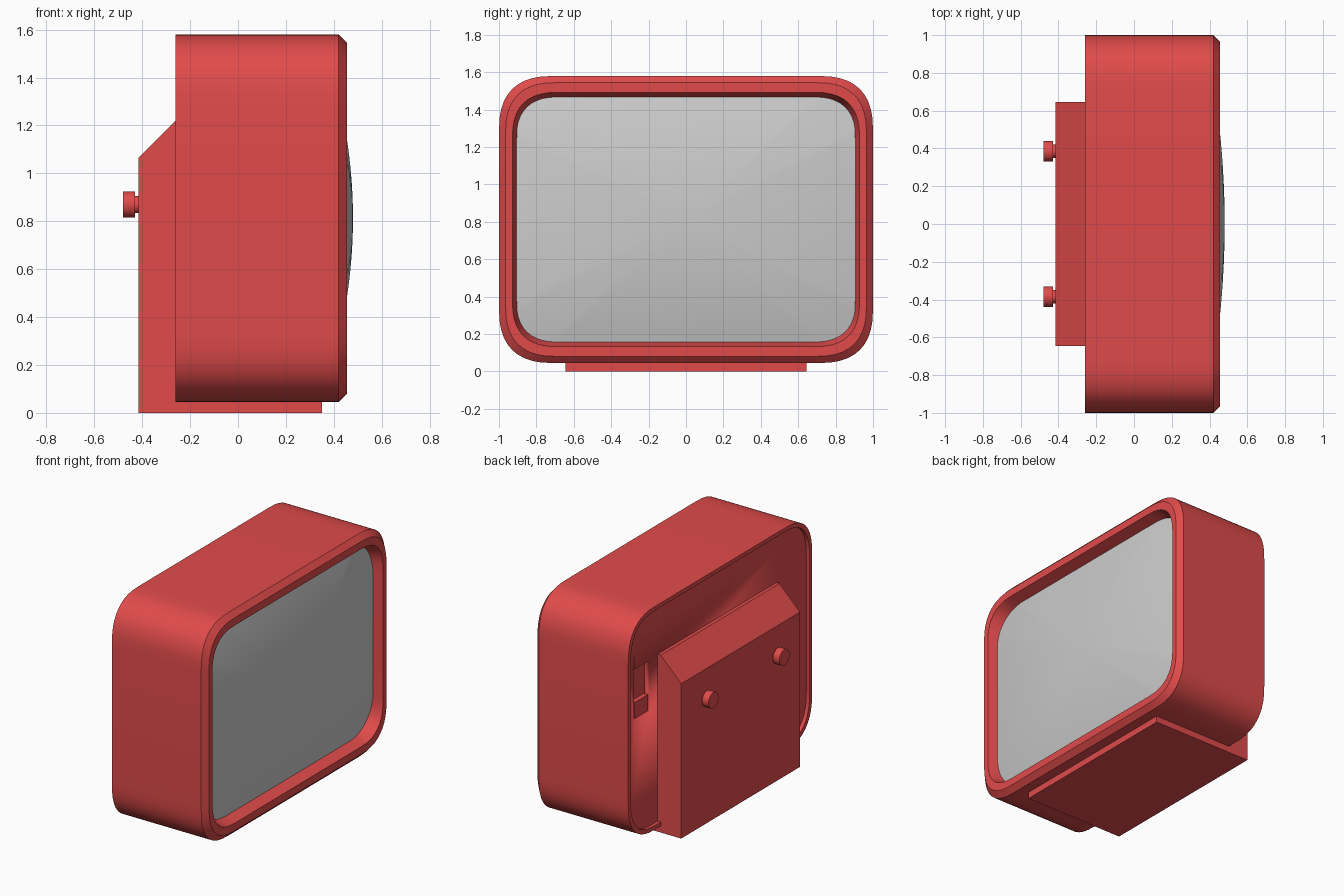
import bpy, bmesh, math
from mathutils import Matrix

if "Cube" in bpy.data.objects:
    bpy.data.objects.remove(bpy.data.objects["Cube"])

ZC = 0.8125  # height of the cabinet centre

red = bpy.data.materials.new("red_plastic")
red.diffuse_color = (0.75, 0.07, 0.07, 1)
red.use_nodes = True
red.node_tree.nodes["Principled BSDF"].inputs["Base Color"].default_value = red.diffuse_color


def outline(hy, hz, r, steps=10, n=2.6):
    """Rounded rectangle with soft, squarish corners (y, z)."""
    pts = []
    for k, (sy, sz) in enumerate([(1, 1), (-1, 1), (-1, -1), (1, -1)]):
        for i in range(steps + 1):
            a = math.pi / 2 * (i if k % 2 == 0 else steps - i) / steps
            pts.append((sy * (hy - r + r * abs(math.cos(a)) ** (2 / n)),
                        sz * (hz - r + r * abs(math.sin(a)) ** (2 / n))))
    return pts


def finish(name, bm, mat=None, angle=30):
    bmesh.ops.remove_doubles(bm, verts=bm.verts, dist=1e-5)
    bmesh.ops.recalc_face_normals(bm, faces=bm.faces)
    me = bpy.data.meshes.new(name)
    bm.to_mesh(me)
    bm.free()
    ob = bpy.data.objects.new(name, me)
    bpy.context.collection.objects.link(ob)
    if mat:
        me.materials.append(mat)
    bpy.ops.object.select_all(action='DESELECT')
    ob.select_set(True)
    bpy.context.view_layer.objects.active = ob
    bpy.ops.object.shade_smooth_by_angle(angle=math.radians(angle))
    return ob


def loft(name, rings, mat, caps=False):
    """Skin a list of point rings along x."""
    bm = bmesh.new()
    loops = [[bm.verts.new(p) for p in ring] for ring in rings]
    for a, b in zip(loops, loops[1:]):
        for i in range(len(a)):
            j = (i + 1) % len(a)
            bm.faces.new((a[i], a[j], b[j], b[i]))
    if caps:
        bm.faces.new(loops[0])
        bm.faces.new(loops[-1])
    return finish(name, bm, mat)


def section(x, hy, hz, r):
    return [(x, y, ZC + z) for y, z in outline(hy, hz, r)]


def box(name, x, y, z, mat=None):
    bm = bmesh.new()
    bmesh.ops.create_cube(bm, size=1)
    for v in bm.verts:
        v.co = [lo + (c + 0.5) * (hi - lo) for c, (lo, hi) in zip(v.co, (x, y, z))]
    return finish(name, bm, mat)


# Cabinet: rear lip, outer wall, front chamfer, flat bezel, sloped screen recess
loft("cabinet", [section(*s) for s in [
    (-0.22, 0.972, 0.74, 0.28),
    (-0.26, 0.972, 0.74, 0.28),
    (-0.26, 1.0, 0.7675, 0.30),
    (0.42, 1.0, 0.7675, 0.30),
    (0.455, 0.965, 0.732, 0.28),
    (0.455, 0.928, 0.68, 0.25),
    (0.34, 0.892, 0.643, 0.21)]], red)

# Back panel, slightly recessed, with a socket cut in one side
panel = loft("back_panel", [section(-0.235, 0.972, 0.74, 0.28),
                            section(-0.15, 0.972, 0.74, 0.28)], red, caps=True)
cutter = box("socket_cutter", (-0.3, -0.2), (0.735, 0.90), (0.87, 1.21))
cutter.hide_render = True
mod = panel.modifiers.new("socket", 'BOOLEAN')
mod.object = cutter
mod.operation = 'DIFFERENCE'
bpy.context.view_layer.objects.active = panel
bpy.ops.object.modifier_apply(modifier=mod.name)
bpy.data.objects.remove(cutter)
box("socket_block", (-0.233, -0.19), (0.745, 0.89), (0.87, 0.98), red)

# Screen: bulging glass built from concentric outlines
rings = []
for k in range(12, 0, -1):
    s = k / 12
    rings.append([(0.48 - 0.065 * (s * z / 0.645) ** 2 - 0.056 * (s * y / 0.895) ** 2,
                   s * y, ZC + s * z) for y, z in outline(0.905, 0.655, 0.22)])
loft("screen", rings + [[(0.48, 0, ZC)] * len(rings[0])], None)

# Stand: rear housing with sloped top and a foot running under the cabinet
profile = [(-0.415, 0), (0.35, 0), (0.35, 0.1), (-0.2, 0.1),
           (-0.2, 1.22), (-0.26, 1.22), (-0.415, 1.065)]
loft("stand", [[(x, y, z) for x, z in profile] for y in (-0.645, 0.645)], red, caps=True)

# Two knobs with stems on the back
for side, y in (("left", 0.385), ("right", -0.385)):
    bm = bmesh.new()
    for r, x0, x1 in ((0.035, -0.44, -0.40), (0.055, -0.48, -0.43)):
        m = Matrix.Translation(((x0 + x1) / 2, y, 0.87)) @ Matrix.Rotation(math.pi / 2, 4, 'Y')
        bmesh.ops.create_cone(bm, cap_ends=True, segments=24, radius1=r, radius2=r,
                              depth=x1 - x0, matrix=m)
    finish("knob_" + side, bm, red)
